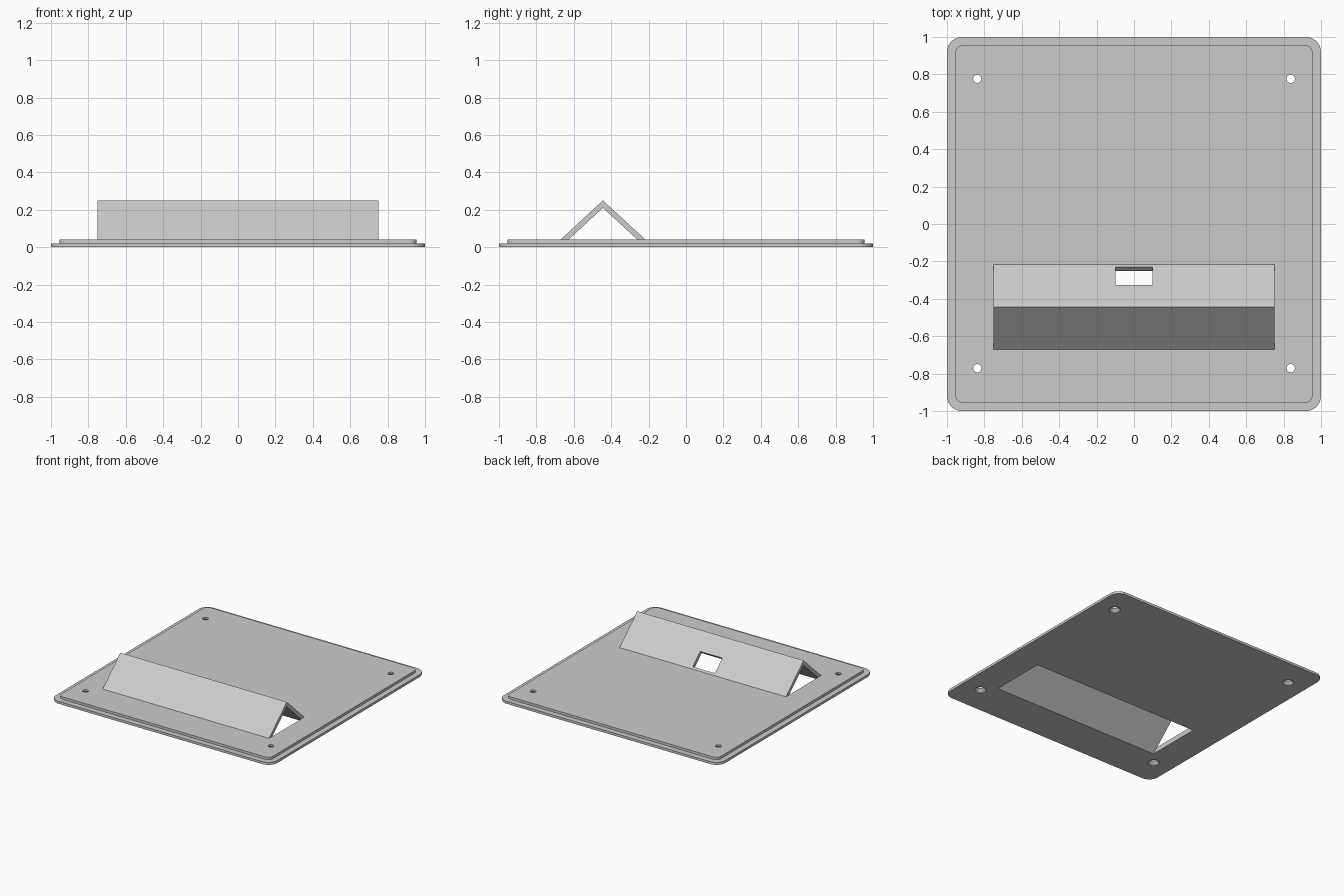
import bpy, bmesh
from math import pi, cos, sin, radians
from mathutils import Vector, Matrix

cube = bpy.data.objects.get("Cube")
if cube:
    bpy.data.objects.remove(cube, do_unlink=True)

# Single plain grey material
grey = bpy.data.materials.new("light_grey")
grey.use_nodes = True
grey.diffuse_color = (0.6, 0.6, 0.6, 1)
grey.node_tree.nodes["Principled BSDF"].inputs["Base Color"].default_value = (0.6, 0.6, 0.6, 1)


def loft(name, rings):
    """Skin a stack of matching point loops and cap both ends."""
    bm = bmesh.new()
    loops = [[bm.verts.new(p) for p in ring] for ring in rings]
    n = len(loops[0])
    for low, high in zip(loops, loops[1:]):
        for i in range(n):
            j = (i + 1) % n
            bm.faces.new((low[i], low[j], high[j], high[i]))
    bm.faces.new(loops[0])
    bm.faces.new(loops[-1])
    bmesh.ops.recalc_face_normals(bm, faces=bm.faces)
    mesh = bpy.data.meshes.new(name)
    bm.to_mesh(mesh)
    bm.free()
    mesh.materials.append(grey)
    obj = bpy.data.objects.new(name, mesh)
    bpy.context.collection.objects.link(obj)
    return obj


def rounded_square(half, radius, z, steps=8):
    points = []
    for corner, (sx, sy) in enumerate(((1, 1), (-1, 1), (-1, -1), (1, -1))):
        for k in range(steps + 1):
            a = pi / 2 * (corner + k / steps)
            points.append((sx * (half - radius) + radius * cos(a),
                           sy * (half - radius) + radius * sin(a), z))
    return points


def circle(x, y, radius, z, n=32):
    return [(x + radius * cos(2 * pi * k / n), y + radius * sin(2 * pi * k / n), z)
            for k in range(n)]


def box(name, size, matrix):
    x, y, z = (s / 2 for s in size)
    corners = ((-x, -y), (x, -y), (x, y), (-x, y))
    return loft(name, [[matrix @ Vector((a, b, h)) for a, b in corners] for h in (-z, z)])


def activate(obj):
    bpy.ops.object.select_all(action='DESELECT')
    obj.select_set(True)
    bpy.context.view_layer.objects.active = obj


def cut(obj, cutter):
    cutter.hide_render = True
    mod = obj.modifiers.new("cut", 'BOOLEAN')
    mod.operation = 'DIFFERENCE'
    mod.solver = 'EXACT'
    mod.object = cutter
    activate(obj)
    bpy.ops.object.modifier_apply(modifier=mod.name)
    bpy.data.objects.remove(cutter, do_unlink=True)


# Key dimensions
STEP, TOP, APEX = 0.02, 0.04, 0.25
RIDGE_Y, SPAN, HALF_LENGTH = -0.444, 0.228, 0.752

# Stepped base plate with rounded corners
plate = loft("base_plate", [
    rounded_square(1, 0.08, 0), rounded_square(1, 0.08, STEP),
    rounded_square(0.955, 0.04, STEP), rounded_square(0.955, 0.04, TOP)])

# Countersunk screw holes
for x in (-0.838, 0.838):
    for y in (-0.771, 0.776):
        cut(plate, loft("screw_cutter", [
            circle(x, y, 0.044, -0.01), circle(x, y, 0.044, 0.004),
            circle(x, y, 0.022, 0.026), circle(x, y, 0.022, 0.06)]))

# Slot beneath the folded hood
cut(plate, box("slot_cutter", (2 * HALF_LENGTH, 2 * SPAN, 0.2),
               Matrix.Translation((0, RIDGE_Y, 0))))

# Folded hood, open at both ends
profile = [(-SPAN, 0), (0, APEX - TOP), (SPAN, 0), (SPAN, TOP), (0, APEX), (-SPAN, TOP)]
hood = loft("folded_hood", [[(x, RIDGE_Y + y, z) for y, z in profile]
                            for x in (-HALF_LENGTH, HALF_LENGTH)])

# Rectangular window cut square through the rear slope
slope = (APEX - TOP) / SPAN
window_y = -0.278
window_z = APEX - slope * (window_y - RIDGE_Y)
down = Vector((0, 1, -slope)).normalized()
out = Vector((0, slope, 1)).normalized()
frame = Matrix((Vector((1, 0, 0)), down, out)).transposed().to_4x4()
frame.translation = (0, window_y, window_z)
cut(hood, box("window_cutter", (0.2, 0.13, 0.12), frame))

# Smooth only the rounded corners and hole walls
for obj in (plate, hood):
    activate(obj)
    bpy.ops.object.shade_smooth_by_angle(angle=radians(25))
